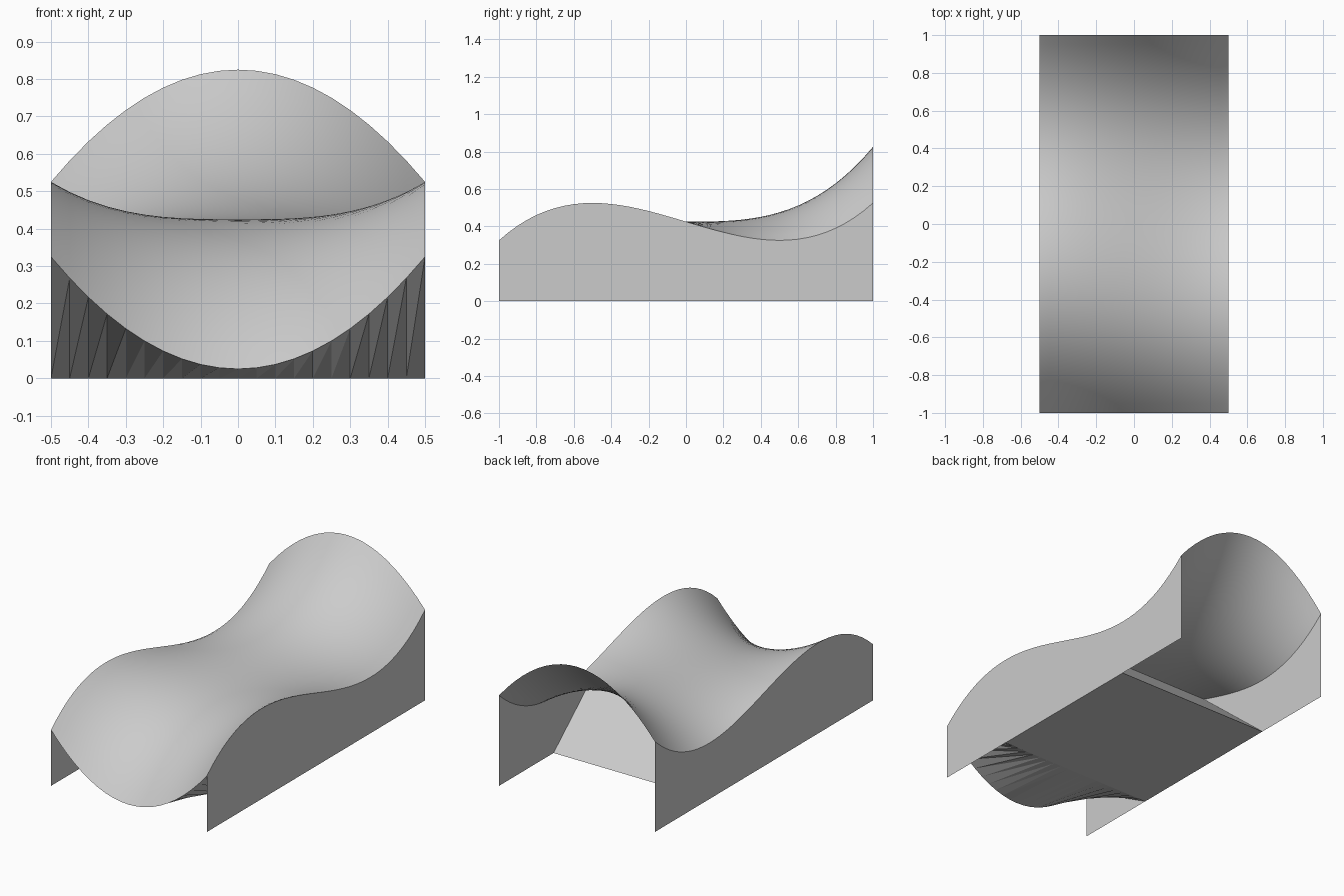
import bpy
import bmesh

cube = bpy.data.objects.get("Cube")
if cube:
    bpy.data.objects.remove(cube, do_unlink=True)

grey = bpy.data.materials.new("light_grey")
grey.use_nodes = True
COLOUR = (0.6, 0.6, 0.6, 1)
grey.diffuse_color = COLOUR
grey.node_tree.nodes["Principled BSDF"].inputs["Base Color"].default_value = COLOUR

HALF = 0.5          # half the width
NX, NY = 20, 40     # grid steps across and along


def height(x, y):
    """Three-lobed saddle surface."""
    return 0.425 + 0.4 * (y ** 3 - 3 * x * x * y)


def steps(a, b, n):
    return [a + (b - a) * i / n for i in range(n + 1)]


def sheet(name, rows, smooth=False):
    """Skin a list of equally long rows of points with triangles."""
    bm = bmesh.new()
    grid = [[bm.verts.new(p) for p in row] for row in rows]
    for low, high in zip(grid, grid[1:]):
        for i in range(len(low) - 1):
            bm.faces.new((low[i], low[i + 1], high[i + 1]))
            bm.faces.new((low[i], high[i + 1], high[i]))
    for face in bm.faces:
        face.smooth = smooth
    mesh = bpy.data.meshes.new(name)
    bm.to_mesh(mesh)
    bm.free()
    mesh.materials.append(grey)
    obj = bpy.data.objects.new(name, mesh)
    bpy.context.collection.objects.link(obj)
    return obj


xs = steps(-HALF, HALF, NX)
ys = steps(-1, 1, NY)


def top_row(y):
    return [(x, y, height(x, y)) for x in xs]


def floor_row(y):
    return [(x, y, 0) for x in xs]


# Curved top
sheet("saddle_top", [top_row(y) for y in ys], smooth=True)

# Upright side walls, facing outward
for name, x in (("left_wall", HALF), ("right_wall", -HALF)):
    rows = [[(x, y, 0) for y in ys], [(x, y, height(x, y)) for y in ys]]
    sheet(name, rows if x > 0 else rows[::-1])

# Floor plate under the middle
sheet("floor_plate", [floor_row(HALF), floor_row(-HALF)])

# Front underside, from the floor out to the front lip
sheet("front_underside", [floor_row(-HALF), top_row(-1)])

# Sloping back panel, from the floor up to the middle of the saddle
sheet("back_panel", [top_row(0), floor_row(HALF)])
